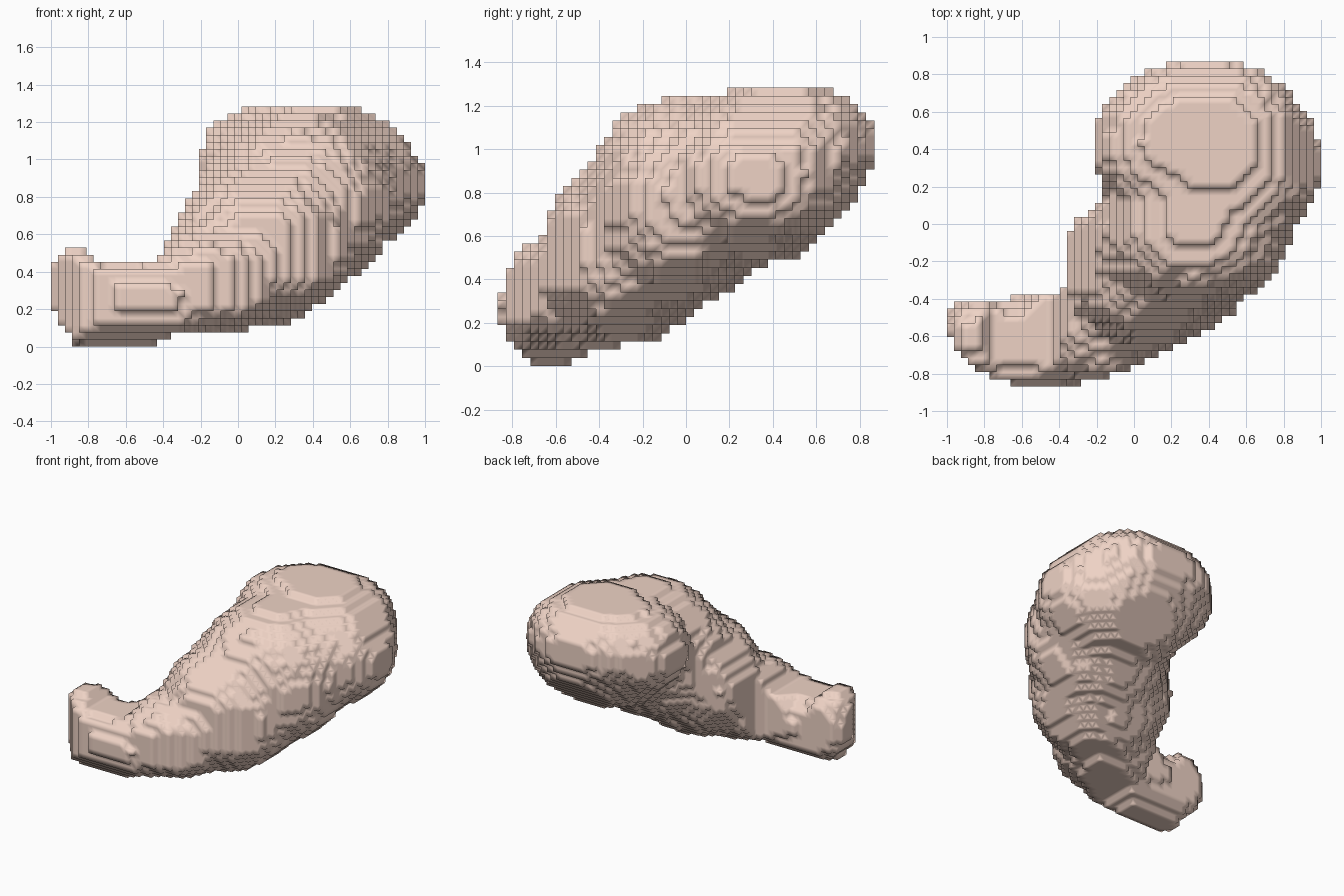
import bpy, bmesh, math
from mathutils import Vector

if "Cube" in bpy.data.objects:
    bpy.data.objects.remove(bpy.data.objects["Cube"])

H = 2 / 53                      # block size
NX, NY, NZ = 53, 46, 35

# Organ lobes: centre, radii, squareness
LOBES = [
    ((0.45, 0.32, 0.87), (0.55, 0.46, 0.40), 2.1),     # upper dome
    ((0.38, 0.50, 1.02), (0.49, 0.37, 0.27), 2.3),     # dome top, leaning back
    ((0.10, 0.42, 0.98), (0.31, 0.33, 0.27), 2.1),     # dome shoulder
    ((0.31, -0.03, 0.76), (0.52, 0.42, 0.48), 2.1),    # body
    ((0.12, -0.28, 0.53), (0.47, 0.38, 0.43), 2.1),    # lower body
    ((-0.08, -0.12, 0.58), (0.27, 0.22, 0.31), 2.1),   # inner curve bulge
    ((-0.17, -0.50, 0.34), (0.38, 0.34, 0.28), 2.1),   # narrowing
    ((-0.46, -0.63, 0.235), (0.30, 0.225, 0.22), 2.3), # outlet tube
    ((-0.70, -0.63, 0.23), (0.30, 0.225, 0.225), 2.3), # outlet tube end
    ((-0.85, -0.60, 0.29), (0.155, 0.195, 0.235), 2.3),# outlet rim
]

# Outlines trimming the lobes from the front, the side and above
FRONT = [(-.86, 0), (-.43, 0), (-.4, .04), (-.27, .08), (.12, .08), (.33, .15), (.55, .32),
         (.78, .5), (.97, .7), (1, .75), (1, .93), (.93, 1.05), (.86, 1.15), (.65, 1.28),
         (.41, 1.28), (.41, 1.31), (.2, 1.31), (.2, 1.28), (-.02, 1.28), (-.16, 1.15), (-.21, 1), (-.21, .85),
         (-.31, .72), (-.4, .49), (-.47, .45), (-.76, .46), (-.83, .52), (-.92, .52),
         (-1, .44), (-1, .22), (-.94, .1)]
SIDE = [(-.7, 0), (-.55, 0), (-.48, .05), (-.17, .08), (-.1, .16), (.06, .18), (.25, .32),
        (.5, .5), (.75, .73), (.86, .92), (.86, 1.2), (.74, 1.28), (.5, 1.28), (.5, 1.31),
        (.38, 1.31), (.38, 1.28), (.1, 1.27), (-.27, 1.2), (-.42, 1.03), (-.5, .88),
        (-.64, .72), (-.8, .53), (-.86, .45), (-.86, .23), (-.82, .12)]
TOP = [(-.65, -.86), (-.24, -.86), (-.1, -.8), (.12, -.71), (.45, -.54), (.7, -.33),
       (.87, -.1), (1, .18), (1, .48), (.92, .65), (.65, .86), (.1, .86), (-.12, .74),
       (-.21, .6), (-.21, .22), (-.16, .18), (-.34, .04), (-.35, -.34), (-.52, -.39),
       (-.97, -.41), (-1, -.45), (-1, -.6), (-.83, -.79)]


def inside(poly, u, v):
    hit = False
    for (a, b), (c, d) in zip(poly, poly[1:] + poly[:1]):
        if (b > v) != (d > v) and u < a + (v - b) * (c - a) / (d - b):
            hit = not hit
    return hit


def in_lobes(p, k=32):
    total = 0
    for c, r, e in LOBES:
        n = sum((abs(p[i] - c[i]) / r[i]) ** e for i in range(3)) ** (1 / e)
        total += math.exp(-k * min((n - 1) * min(r), 5))
    return total > 1


def mask(poly, nu, nv, cu, cv):
    return {(i, j) for i in range(nu) for j in range(nv) if inside(poly, cu(i), cv(j))}


def cx(i): return (i + .5 - NX / 2) * H
def cy(i): return (i + .5 - NY / 2) * H
def cz(i): return (i + .5) * H


# Fill the block grid
front = mask(FRONT, NX, NZ, cx, cz)
side = mask(SIDE, NY, NZ, cy, cz)
top = mask(TOP, NX, NY, cx, cy)
cells = {(i, j, k) for i, j in top for k in range(NZ)
         if (i, k) in front and (j, k) in side and in_lobes((cx(i), cy(j), cz(k)))}

# Skin the exposed block faces
bm = bmesh.new()
verts = {}


def corner(p):
    if p not in verts:
        verts[p] = bm.verts.new(((p[0] - NX / 2) * H, (p[1] - NY / 2) * H, p[2] * H))
    return verts[p]


for c in sorted(cells):
    for axis in range(3):
        for s in (0, 1):
            n = list(c)
            n[axis] += 2 * s - 1
            if tuple(n) in cells:
                continue
            quad = []
            for a, b in ((0, 0), (1, 0), (1, 1), (0, 1)):
                q = list(c)
                q[axis] += s
                q[(axis + 1) % 3] += a
                q[(axis + 2) % 3] += b
                quad.append(corner(tuple(q)))
            face = bm.faces.new(quad if s else quad[::-1])
            face.smooth = True

# Stand on the ground and centre
lo = [min(v.co[i] for v in bm.verts) for i in range(3)]
hi = [max(v.co[i] for v in bm.verts) for i in range(3)]
shift = Vector((-(lo[0] + hi[0]) / 2, -(lo[1] + hi[1]) / 2, -lo[2]))
bmesh.ops.translate(bm, verts=bm.verts, vec=shift)

mesh = bpy.data.meshes.new("stomach")
bm.to_mesh(mesh)
bm.free()
obj = bpy.data.objects.new("stomach", mesh)
bpy.context.collection.objects.link(obj)

mat = bpy.data.materials.new("flesh")
mat.diffuse_color = (0.86, 0.65, 0.56, 1)
mat.use_nodes = True
mat.node_tree.nodes["Principled BSDF"].inputs["Base Color"].default_value = mat.diffuse_color
mesh.materials.append(mat)
